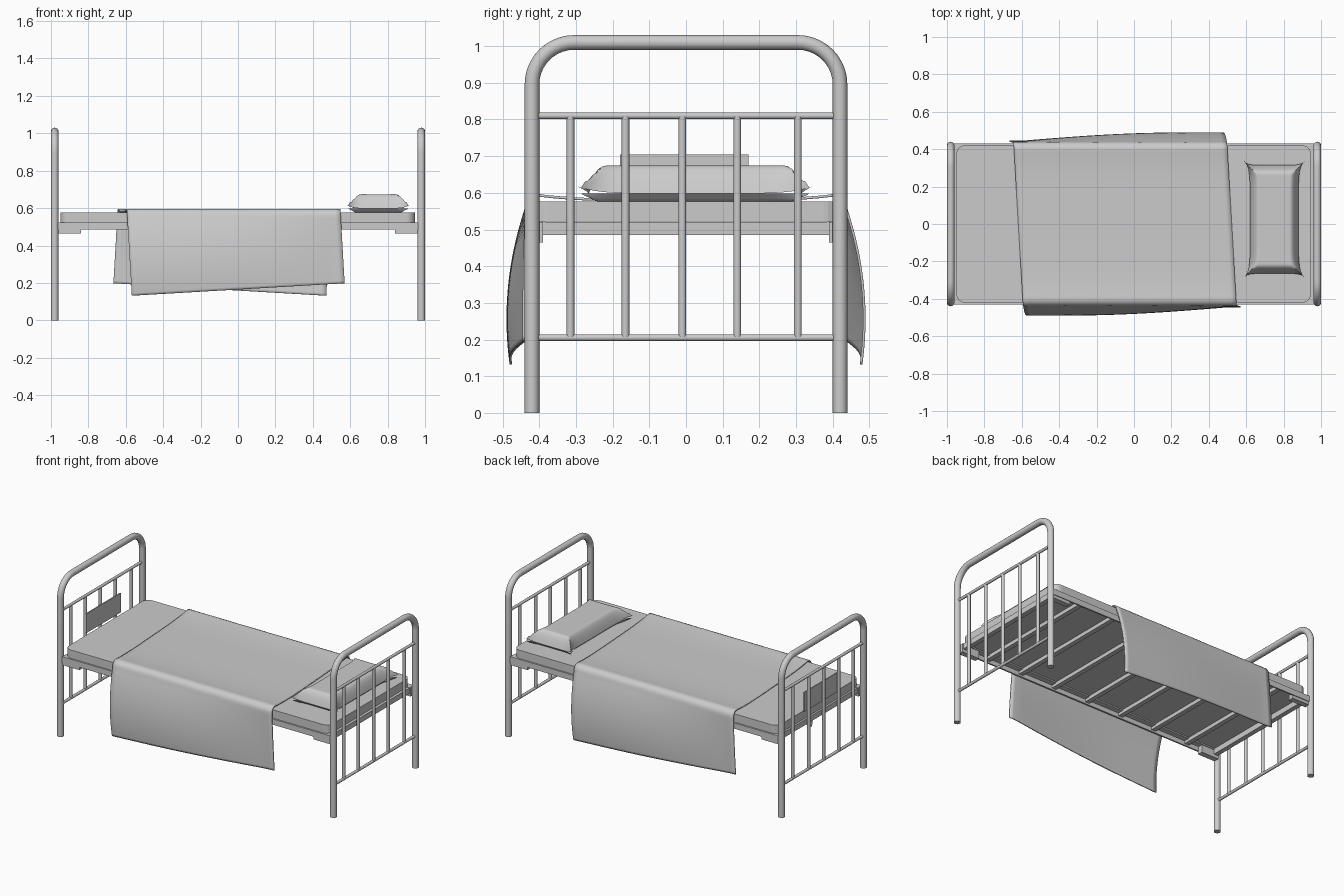
import bpy, bmesh, math
from mathutils import Vector

if "Cube" in bpy.data.objects:
    bpy.data.objects.remove(bpy.data.objects["Cube"])


def finish(bm, name, smooth=True):
    bmesh.ops.recalc_face_normals(bm, faces=bm.faces)
    me = bpy.data.meshes.new(name)
    bm.to_mesh(me)
    bm.free()
    ob = bpy.data.objects.new(name, me)
    bpy.context.collection.objects.link(ob)
    if smooth:
        bpy.ops.object.select_all(action='DESELECT')
        ob.select_set(True)
        bpy.context.view_layer.objects.active = ob
        bpy.ops.object.shade_smooth_by_angle(angle=math.radians(40))
    return ob


def box(name, x0, x1, y0, y1, z0, z1):
    bm = bmesh.new()
    bmesh.ops.create_cube(bm, size=1)
    for v in bm.verts:
        v.co = ((x0 + x1) / 2 + v.co.x * (x1 - x0),
                (y0 + y1) / 2 + v.co.y * (y1 - y0),
                (z0 + z1) / 2 + v.co.z * (z1 - z0))
    return finish(bm, name, False)


def tube(name, pts, r, sides=16):
    """Round tube swept along a path lying in a plane of constant x."""
    bm = bmesh.new()
    pts = [Vector(p) for p in pts]
    rings = []
    for i, p in enumerate(pts):
        t = (pts[min(i + 1, len(pts) - 1)] - pts[max(i - 1, 0)]).normalized()
        a = Vector((1, 0, 0))
        b = t.cross(a)
        rings.append([bm.verts.new(p + r * (math.cos(k * math.tau / sides) * a +
                                            math.sin(k * math.tau / sides) * b)) for k in range(sides)])
    for q, s in zip(rings, rings[1:]):
        for k in range(sides):
            n = (k + 1) % sides
            bm.faces.new((q[k], q[n], s[n], s[k]))
    bm.faces.new(rings[0])
    bm.faces.new(rings[-1])
    return finish(bm, name)


def surface(name, nu, nv, fn):
    """Grid sheet with u, v from -1 to 1 mapped by fn."""
    bm = bmesh.new()
    g = [[bm.verts.new(fn(2 * i / nu - 1, 2 * j / nv - 1)) for j in range(nv + 1)] for i in range(nu + 1)]
    for i in range(nu):
        for j in range(nv):
            bm.faces.new((g[i][j], g[i + 1][j], g[i + 1][j + 1], g[i][j + 1]))
    return finish(bm, name)


# Tubular head and foot ends
R = 0.115
for side, label in ((-1, "foot"), (1, "head")):
    x = 0.98 * side
    arc = [(x, 0.42 - R + R * math.cos(a), 1.01 - R + R * math.sin(a))
           for a in [math.pi / 2 * i / 10 for i in range(11)]]
    path = [(x, 0.42, 0)] + arc + [(x, -y, z) for _, y, z in reversed(arc)] + [(x, -0.42, 0)]
    tube(label + "_hoop", path, 0.02, 20)
    for z in (0.205, 0.81):
        tube(label + "_cross_rod", [(x, -0.42, z), (x, 0.42, z)], 0.009)
    for y in (-0.315, -0.165, -0.01, 0.14, 0.305):
        tube(label + "_upright_rod", [(x, y, 0.205), (x, y, 0.81)], 0.0105)
    # End beam and corner brackets
    box(label + "_beam", *sorted((0.93 * side, 0.96 * side)), -0.42, 0.42, 0.485, 0.52)
    for s in (-1, 1):
        box(label + "_bracket", *sorted((0.84 * side, 0.965 * side)), *sorted((0.39 * s, 0.425 * s)), 0.465, 0.52)

# Angle-iron side rails
for s in (-1, 1):
    box("side_rail", -0.97, 0.97, *sorted((0.42 * s, 0.43 * s)), 0.485, 0.522)
    box("rail_flange", -0.96, 0.96, *sorted((0.385 * s, 0.42 * s)), 0.514, 0.522)

# Cross slats
for i in range(7):
    x = -0.75 + 0.25 * i
    box("slat", x - 0.015, x + 0.015, -0.42, 0.42, 0.496, 0.52)

# Mattress with rounded corners
mattress = box("mattress", -0.95, 0.945, -0.42, 0.42, 0.522, 0.576)
bm = bmesh.new()
bm.from_mesh(mattress.data)
bmesh.ops.bevel(bm, geom=[e for e in bm.edges if abs(e.verts[0].co.z - e.verts[1].co.z) > 0.01],
                offset=0.045, segments=6, profile=0.5, affect='EDGES')
bmesh.ops.recalc_face_normals(bm, faces=bm.faces)
bm.to_mesh(mattress.data)
bm.free()

# Chart plate on the foot end
box("chart_plate", -0.968, -0.96, -0.18, 0.17, 0.58, 0.705)


# Pillow: pinched outline with pulled-out corners
def pillow_side(top):
    def fn(u, v):
        x = 0.75 + u * (0.130 + 0.040 * abs(v) ** 8)
        y = 0.025 + v * (0.290 + 0.032 * abs(u) ** 8)
        du, dv = (1 - abs(u)) * 0.14, (1 - abs(v)) * 0.31
        d = min(1, min(du, dv) / 0.05)
        corner = 0.02 * (abs(u * v)) ** 6
        if top:
            return x, y, 0.598 + corner + 0.076 * math.sin(d * math.pi / 2) ** 0.9
        return x, y, 0.598 - 0.022 * min(1, d * 2)
    return fn


pillow = surface("pillow", 36, 60, pillow_side(True))
under = surface("pillow_underside", 36, 60, pillow_side(False))


# Blanket: flat sheet turned slightly askew, then draped over both sides
ANG = 0.058


def drape(u, v):
    u, v = u * 0.57, v * 0.85
    x = -0.048 + u * math.cos(ANG) - v * math.sin(ANG)
    s = u * math.sin(ANG) + v * math.cos(ANG)
    side = 1 if s >= 0 else -1
    s = abs(s)
    if s < 0.4:
        return x, side * s, 0.580 + 0.013 * (s / 0.4) ** 4
    t, r = s - 0.4, 0.036
    a = min(t / r, math.pi / 2)
    y, z = 0.4 + r * math.sin(a), 0.593 - r * (1 - math.cos(a))
    d = max(0, t - r * math.pi / 2)
    f = max(0, min(1, (0.55 + side * (x + 0.048)) / 0.85))
    bulge = 0.006 + 0.044 * math.sin(f * math.pi / 2)
    return x, side * (y + bulge * (1 - (1 - d / 0.3) ** 2)), z - d


blanket = surface("blanket", 40, 120, drape)
m = blanket.modifiers.new("thickness", 'SOLIDIFY')
m.thickness = 0.007
m.offset = 0
